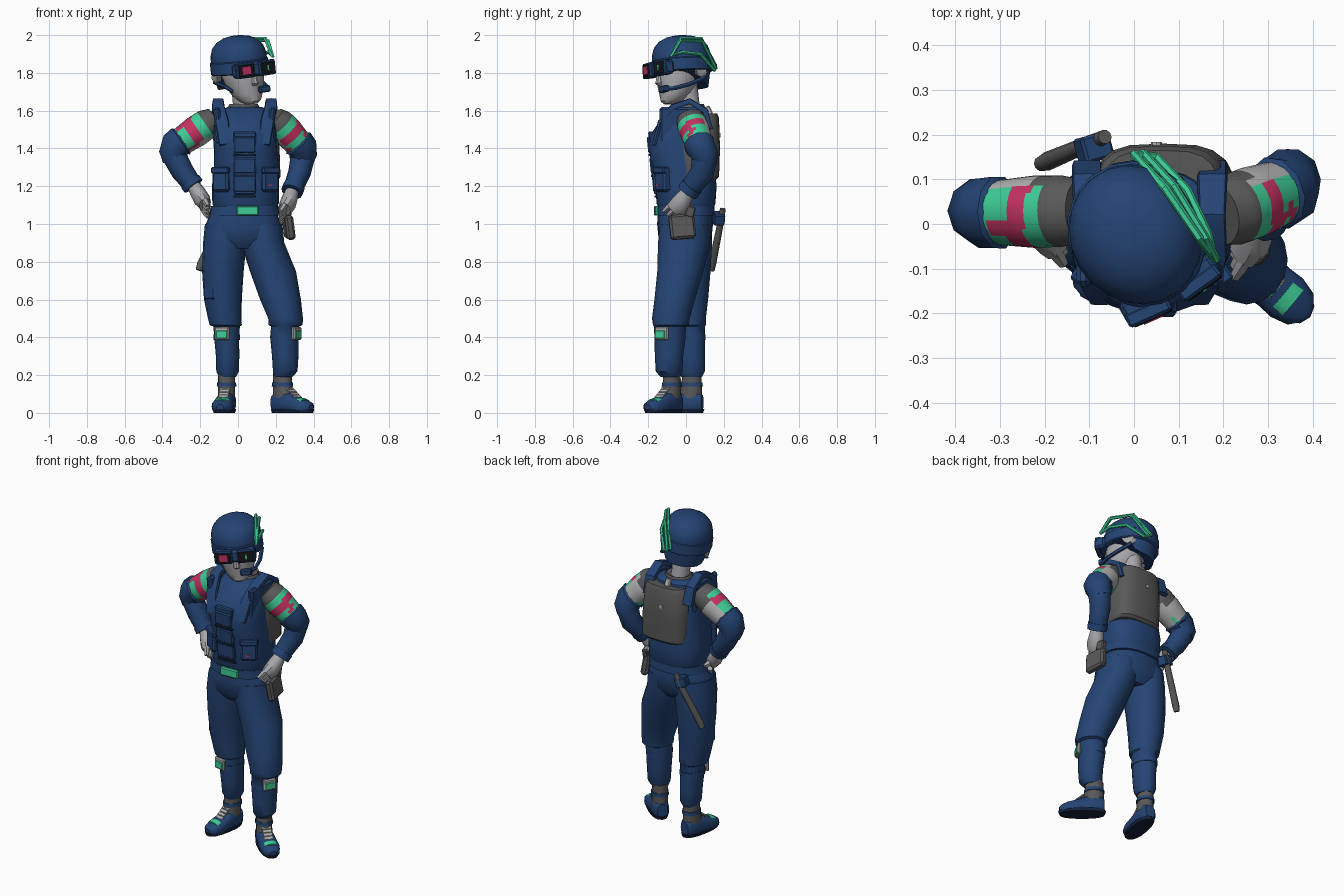
import bpy, bmesh, math
from mathutils import Vector, Matrix

def lin(c):
    return tuple((v / 255 / 12.92) if v < 11 else ((v / 255 + .055) / 1.055) ** 2.4 for v in c) + (1,)

PAL = {"navy": (36, 68, 116), "dark_navy": (20, 32, 58), "mint": (62, 205, 150), "crimson": (196, 50, 98),
       "dark_grey": (90, 89, 89), "light_grey": (176, 176, 177), "skin": (168, 168, 171), "black": (22, 22, 26)}
MATS = {}
for key, rgb in PAL.items():
    MATS[key] = bpy.data.materials.new(key)
    MATS[key].diffuse_color = lin(rgb)
KEYS = list(PAL)
ID = Matrix.Identity(4)

def finish(name, bm, mat, M=ID, fn=None, smooth=38):
    """Turn a bmesh into an object; fn(centre) picks a colour per face."""
    bmesh.ops.recalc_face_normals(bm, faces=bm.faces)
    if fn:
        for f in bm.faces:
            f.material_index = KEYS.index(fn(f.calc_center_median()))
    bm.transform(M)
    me = bpy.data.meshes.new(name)
    bm.to_mesh(me)
    bm.free()
    for k in (KEYS if fn else [mat]):
        me.materials.append(MATS[k])
    ob = bpy.data.objects.new(name, me)
    bpy.context.collection.objects.link(ob)
    if smooth:
        bpy.ops.object.select_all(action='DESELECT')
        ob.select_set(True)
        bpy.context.view_layer.objects.active = ob
        bpy.ops.object.shade_smooth_by_angle(angle=math.radians(smooth))
    return ob

def loft(name, secs, mat="navy", n=16, p=2.0, flat=True, M=ID, fn=None, tweak=None):
    """Skin superellipse rings (x, y, z, rx, ry); flat rings stay level, others follow the path."""
    bm = bmesh.new()
    pts = [Vector(s[:3]) for s in secs]
    base = Vector((0, 0, -1 if pts[-1].z < pts[0].z - .01 else 1))
    rings = []
    for i, s in enumerate(secs):
        t = pts[min(i + 1, len(pts) - 1)] - pts[max(i - 1, 0)]
        q = Matrix.Identity(3) if flat else base.rotation_difference(t).to_matrix()
        ring = []
        for k in range(n):
            c, d = math.cos(2 * math.pi * k / n), math.sin(2 * math.pi * k / n)
            off = Vector((math.copysign(abs(c) ** (2 / p), c) * s[3], math.copysign(abs(d) ** (2 / p), d) * s[4], 0))
            co = pts[i] + q @ off
            ring.append(bm.verts.new(tweak(co) if tweak else co))
        rings.append(ring)
    for a, b in zip(rings, rings[1:]):
        for k in range(n):
            bm.faces.new((a[k], a[(k + 1) % n], b[(k + 1) % n], b[k]))
    bm.faces.new(rings[0])
    bm.faces.new(rings[-1])
    return finish(name, bm, mat, M, fn)

def box(name, loc, size, mat="navy", rot=(0, 0, 0), bevel=.006, M=ID):
    bm = bmesh.new()
    bmesh.ops.create_cube(bm, size=1)
    bmesh.ops.scale(bm, vec=size, verts=bm.verts)
    if bevel:
        bmesh.ops.bevel(bm, geom=bm.edges[:], offset=bevel, segments=1, affect='EDGES')
    R = Matrix.Rotation(math.radians(rot[2]), 4, 'Z') @ Matrix.Rotation(math.radians(rot[1]), 4, 'Y') @ Matrix.Rotation(math.radians(rot[0]), 4, 'X')
    return finish(name, bm, mat, M @ Matrix.Translation(loc) @ R, smooth=0)

def wire(name, pts, r, mat, closed=False, M=ID):
    cu = bpy.data.curves.new(name, 'CURVE')
    cu.dimensions, cu.bevel_depth, cu.bevel_resolution = '3D', r, 1
    sp = cu.splines.new('POLY')
    sp.points.add(len(pts) - 1)
    for q, c in zip(sp.points, pts):
        q.co = (*c, 1)
    sp.use_cyclic_u = closed
    tmp = bpy.data.objects.new(name, cu)
    bm = bmesh.new()
    bm.from_mesh(bpy.data.meshes.new_from_object(tmp))
    bpy.data.objects.remove(tmp)
    return finish(name, bm, mat, M)

def refine(secs, k):
    """Insert in-between rings so colour bands get edges."""
    out = []
    for a, b in zip(secs, secs[1:]):
        out += [tuple(u + (v - u) * j / k for u, v in zip(a, b)) for j in range(k)]
    return out + [secs[-1]]

# Torso and vest
loft("vest", [(.04, 0, 1.09, .168, .148), (.04, 0, 1.11, .176, .156), (.04, 0, 1.2, .178, .162), (.045, -.012, 1.3, .172, .165),
              (.04, -.028, 1.4, .168, .172), (.035, -.03, 1.47, .168, .16), (.035, -.008, 1.54, .162, .135),
              (.035, .02, 1.6, .13, .1), (.035, .03, 1.62, .09, .07)], p=2.5, n=24)
loft("collar", [(.03, .025, 1.58, .105, .09), (.03, .03, 1.635, .075, .065), (.03, .03, 1.625, .06, .055)], "dark_grey")
loft("neck", [(.03, .03, 1.57, .055, .055), (.025, .015, 1.65, .053, .055), (.02, .0, 1.74, .058, .06)], "skin")
for x, s in ((-.105, -1), (.175, 1)):
    loft("shoulder_strap", [(x - s * .035, -.17, 1.42, .03, .012), (x - s * .02, -.135, 1.54, .036, .014), (x, -.07, 1.62, .034, .016),
                            (x, .02, 1.65, .03, .016), (x, .1, 1.6, .034, .016), (x, .13, 1.5, .034, .014)], p=5, n=8, flat=False)
    box("armhole_panel", (x, -.03, 1.52), (.035, .22, .2), rot=(0, s * 5, 0), bevel=.012)
# Front closure, pouches and pockets
box("front_flap", (.035, -.172, 1.33), (.12, .03, .32), rot=(5, 0, 0))
for z, y in ((1.42, -.191), (1.31, -.177), (1.2, -.16)):
    box("front_pouch", (.035, y, z), (.115, .026, .085), rot=(6, 0, 0))
    box("pouch_gap", (.035, y + .002, z - .055), (.12, .02, .012), "dark_navy", bevel=0)
for x, a in ((-.085, -32), (.165, 32)):
    box("side_pocket", (x, -.122, 1.23), (.1, .05, .12), rot=(0, 0, a), bevel=.012)
    box("pocket_flap", (x, -.127, 1.285), (.107, .055, .035), rot=(0, 0, a))
    box("pocket_tag", (x + .005, -.148, 1.205), (.022, .008, .01), "crimson", rot=(0, 0, a), bevel=0)
# Curved back plate
loft("back_plate", [(.07, .055, 1.235, .145, .105), (.07, .06, 1.25, .155, .115), (.065, .06, 1.4, .155, .12), (.06, .055, 1.56, .145, .12),
                    (.06, .055, 1.585, .13, .11)], "dark_grey", n=20, p=3.2)
loft("back_plate_button", [(.05, .165, 1.47, .014, .014), (.05, .183, 1.47, .012, .012)], "light_grey", n=8, flat=False)
box("back_plate_tab", (.04, .12, 1.6), (.035, .03, .05), "light_grey", rot=(25, 0, 0))

# Belt, buckle, baton and holster
loft("belt", [(.035, -.003, 1.045, .187, .155), (.035, -.003, 1.095, .18, .153)], p=2.4, n=24)
box("buckle", (.05, -.157, 1.07), (.118, .02, .052), "mint", rot=(0, 0, 3))
loft("baton", [(-.065, .195, 1.08, .016, .016), (-.1, .18, .99, .018, .018), (-.195, .14, .79, .021, .021), (-.208, .135, .755, .017, .017)],
     "dark_grey", n=10, flat=False)
box("baton_holder", (-.09, .17, 1.03), (.07, .06, .06), rot=(0, 20, 15))
box("holster", (.268, -.02, .985), (.045, .135, .13), "dark_grey", rot=(5, -8, 8), bevel=.012)
box("pistol_grip", (.262, .02, 1.065), (.035, .05, .06), "dark_grey", rot=(-15, 0, 8))

# Trousers
loft("trouser_seat", [(.03, -.005, 1.06, .175, .143), (.03, -.005, 1.0, .2, .148), (.03, -.005, .92, .205, .14), (.03, -.005, .87, .14, .1)], p=2.3, n=24)
loft("right_trouser_leg", [(-.06, 0, 1, .115, .135), (-.07, 0, .9, .115, .138), (-.08, .008, .75, .11, .122), (-.08, .01, .6, .1, .107),
     (-.07, .012, .5, .089, .093), (-.065, .015, .465, .085, .09), (-.06, .02, .458, .07, .08), (-.06, .02, .4, .066, .08),
     (-.055, .025, .3, .062, .075), (-.055, .03, .22, .06, .07), (-.055, .03, .19, .045, .055)])
loft("left_trouser_leg", [(.12, -.005, 1, .115, .135), (.13, -.01, .9, .115, .138), (.185, -.03, .75, .122, .122), (.225, -.06, .6, .108, .107),
     (.252, -.08, .5, .092, .1), (.252, -.08, .465, .09, .095), (.25, -.085, .458, .075, .085), (.245, -.085, .4, .075, .082),
     (.25, -.09, .3, .07, .075), (.25, -.09, .22, .065, .07), (.24, -.085, .19, .048, .05)])
box("thigh_pocket", (-.137, -.045, .645), (.09, .05, .1), rot=(0, 0, -48), bevel=.012)
for x, y, a in ((-.085, -.058, -12), (.31, -.128, 60)):
    box("knee_patch_base", (x, y, .42), (.078, .02, .07), "light_grey", rot=(0, 0, a))
    box("knee_patch", (x + .008 * math.sin(math.radians(a)), y - .008, .415), (.06, .014, .042), "mint", rot=(0, 0, a), bevel=.003)
for x, y in ((-.06, .02), (.245, -.085)):
    loft("calf_band", [(x, y, .415, .07, .083), (x, y, .385, .07, .083)], "navy")

# Boots, built once per foot in a local frame that points to -y
for x, y, yaw in ((-.06, .03, -10), (.235, -.075, 50)):
    M = Matrix.Translation((x, y, 0)) @ Matrix.Rotation(math.radians(yaw), 4, 'Z')
    def ground(co):
        return Vector((co.x, co.y, max(co.z, .008)))
    loft("boot", [(0, .058, .055, .03, .04), (0, .04, .055, .044, .055), (0, -.03, .05, .048, .065), (0, -.08, .04, .053, .053),
                  (0, -.14, .033, .056, .04), (0, -.18, .027, .045, .031), (0, -.2, .025, .02, .02)], p=2.6, flat=False, M=M, tweak=ground)
    loft("sole", [(0, -.07, 0, .05, .132), (0, -.07, .02, .056, .138)], "dark_navy", p=2.4, M=M)
    loft("ankle_sock", [(0, 0, .21, .045, .052), (0, 0, .15, .046, .054), (0, -.008, .08, .046, .064)], "dark_grey", n=12, M=M)
    loft("ankle_cuff", [(0, 0, .16, .051, .058), (0, 0, .14, .052, .06)], n=12, M=M)
    for j in range(4):
        box("lace", (0, -.052 - .017 * j, .128 - .014 * j), (.055, .02, .009), "light_grey", rot=(40, 0, 0), bevel=.002, M=M)
    loft("toe_strap", [(0, -.125, .046, .045, .035), (0, -.155, .042, .043, .031)], "mint", p=2.6, flat=False, M=M)

# Arms: grey shoulder, camouflage band, navy sleeve, hands on the hips
def camo(shoulder, elbow):
    a, d = Vector(shoulder), Vector(elbow) - Vector(shoulder)
    def pick(c):
        t = (c - a).dot(d) / d.length_squared
        side = c - a - d * t
        if t < .27 or (t < .4 and side.y > .06):
            return "dark_grey"
        if side.y > .05 or side.z < -.052:
            return "light_grey"
        t += side.y * .6
        return "crimson" if .4 < t < .61 or (.68 < t < .78 and -.055 < side.y < -.01) else "mint"
    return pick

ARMS = {"right": ((-.12, .03, 1.56), (-.325, .025, 1.42), (-.345, .03, 1.375), (-.295, .025, 1.28), (-.235, .01, 1.2)),
        "left": ((.19, .02, 1.565), (.335, .075, 1.41), (.345, .1, 1.365), (.325, .085, 1.27), (.285, .01, 1.17))}
for side, (sh, up, el, fa, wr) in ARMS.items():
    S, U = Vector(sh), Vector(up)
    def at(t):
        return tuple(S.lerp(U, t))
    loft(side + "_upper_sleeve", refine([(*at(0), .06, .07), (*at(.2), .08, .08), (*at(.5), .083, .081), (*at(1), .072, .07)], 6),
         flat=False, n=24, fn=camo(sh, up))
    loft(side + "_elbow_cuff", [(*at(.84), .072, .073), (*at(.89), .086, .084), (*up, .084, .082), (*el, .073, .074),
                                (el[0] * .97, el[1], el[2] - .035, .064, .066)], flat=False, n=10)
    loft(side + "_forearm_sleeve", [(el[0], el[1], el[2] + .02, .062, .066), (*el, .065, .069), (*fa, .06, .064), (*wr, .05, .052)], flat=False, n=12)
    c = Vector(wr)
    f = Vector(fa) + (c - Vector(fa)) * .68
    loft(side + "_wrist_cuff", [(*f, .058, .06), (*c, .058, .059)], flat=False, n=12)

# Hands: palm, four curled fingers and a thumb
HANDS = {"right": ((-.232, .008, 1.2), (-.188, -.02, 1.125), (-.158, -.065, 1.075), (-.165, .05, 1.1)),
         "left": ((.285, .01, 1.17), (.262, -.035, 1.1), (.225, -.095, 1.045), (.25, .04, 1.085))}
for side, (wr, pm, tip, th) in HANDS.items():
    w, m, e = Vector(wr), Vector(pm), Vector(tip)
    loft(side + "_palm", [(*w, .036, .036), (*w.lerp(m, .5), .042, .046), (*m, .044, .056), (*m.lerp(e, .45), .034, .05)], "skin", flat=False, n=10)
    for j in range(4):
        o = Vector((0, .024 * j - .024, -.02 * j + .022))
        loft(side + "_finger", [(*(m + o), .017, .017), (*(m.lerp(e, .6) + o), .017, .017), (*(e + o), .012, .012)], "skin", flat=False, n=6)
    loft(side + "_thumb", [(*w.lerp(m, .5), .022, .022), (*m.lerp(Vector(th), .6), .019, .019), (*th, .012, .012)], "skin", flat=False, n=6)

# Head, turned towards +x and slightly tilted
H = Matrix.Translation((.01, -.02, 1.82)) @ Matrix.Rotation(math.radians(30), 4, 'Z') @ Matrix.Rotation(math.radians(-7), 4, 'Y')
loft("face", [(0, -.085, -.185, .028, .035), (0, -.075, -.17, .055, .06), (0, -.05, -.13, .082, .088), (0, -.035, -.08, .1, .11),
              (0, -.02, -.02, .112, .128), (0, -.01, .05, .11, .13)], "skin", n=20, M=H)
loft("nose", [(0, -.143, -.03, .012, .012), (0, -.147, -.075, .02, .022), (0, -.14, -.088, .014, .012)], "skin", n=8, M=H)
for s in (-1, 1):
    loft("ear", [(s * .105, .03, -.03, .02, .035), (s * .132, .04, -.03, .03, .042), (s * .138, .04, -.03, .02, .03)], "skin", n=10, flat=False, M=H)

def nape(co):
    # the rim dips behind the ears
    if co.z < .01:
        k = min(max((co.y - .01) / .08, 0), 1)
        return Vector((co.x * (1 - .1 * k), co.y * (1 - .1 * k), co.z - .09 * k))
    return co
loft("helmet", [(0, 0, -.012, .138, .15), (0, 0, .035, .146, .16), (0, 0, .08, .144, .159), (0, 0, .12, .132, .146), (0, 0, .15, .106, .118),
                (0, 0, .17, .07, .078), (0, 0, .178, .03, .034)], n=22, M=H, tweak=nape)
loft("helmet_band", [(0, 0, -.02, .144, .158), (0, 0, -.015, .15, .165), (0, 0, .045, .15, .165), (0, 0, .05, .145, .16)], n=18, p=2.1, M=H)
# Goggles
box("goggle_body", (0, -.145, .0), (.24, .06, .075), "navy", bevel=.012, M=H)
for s, mat in ((-1, "crimson"), (1, "mint")):
    box("goggle_rim", (s * .066, -.164, .0), (.105, .035, .08), "navy", rot=(0, 0, s * 6), M=H)
    box("goggle_glass", (s * .066, -.18, .0), (.088, .009, .062), "black", rot=(0, 0, s * 6), bevel=.002, M=H)
    box("goggle_light", (s * .066, -.184, .0), (.048, .006, .04) if s < 0 else (.01, .006, .028), mat, rot=(0, 0, s * 6), bevel=0, M=H)
# Headset boom and aerial frame
wire("chin_strap", [(-.13, .06, -.055), (-.112, -.02, -.08), (-.09, -.06, -.11)], .01, "navy", M=H)
wire("microphone_boom", [(.13, .06, -.06), (.122, -.03, -.095), (.1, -.1, -.112), (.055, -.15, -.115)], .012, "navy", M=H)
box("microphone", (.05, -.148, -.112), (.065, .03, .035), "navy", M=H)
wire("aerial_frame", [(.18, -.08, 1.89), (.145, -.03, 1.982), (.07, .08, 1.982), (0, .155, 1.84), (.05, .15, 1.815), (.12, .075, 1.9), (.165, -.02, 1.91)],
     .01, "mint", closed=True)
wire("aerial_outer", [(.185, -.08, 1.885), (.16, -.03, 1.97), (.09, .085, 1.97), (.02, .16, 1.82)], .009, "mint")
